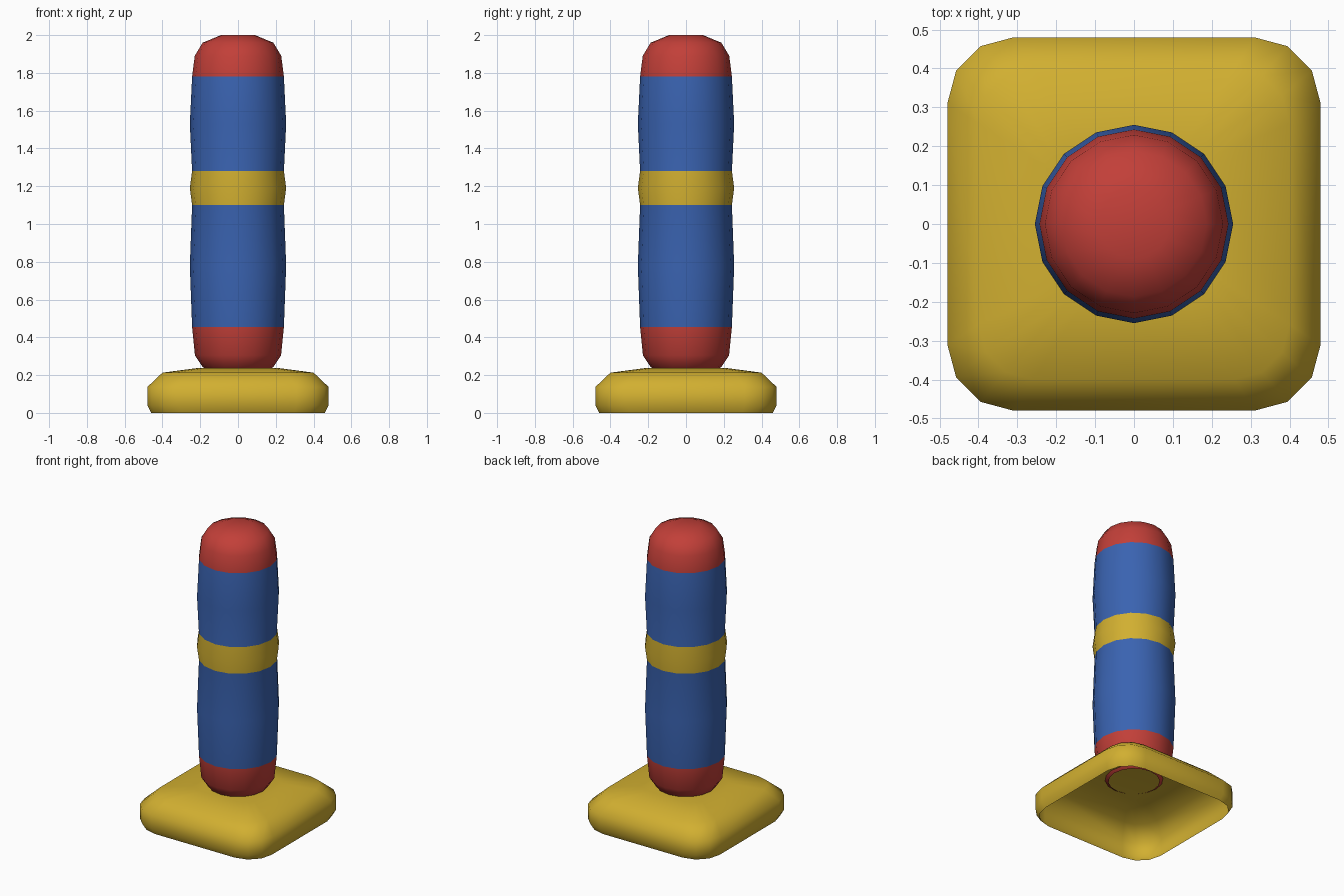
import bpy, bmesh, math

if "Cube" in bpy.data.objects:
    bpy.data.objects.remove(bpy.data.objects["Cube"])


def material(name, color):
    m = bpy.data.materials.new(name)
    m.diffuse_color = (*color, 1)
    m.use_nodes = True
    m.node_tree.nodes["Principled BSDF"].inputs["Base Color"].default_value = m.diffuse_color
    return m


yellow = material("yellow", (0.64, 0.43, 0.03))
red = material("red", (0.54, 0.05, 0.04))
blue = material("blue", (0.042, 0.125, 0.44))


def loft(name, rings, mats, pick=lambda z: 0):
    """Skin a stack of rings (bottom to top), cap the top, leave the bottom open."""
    bm = bmesh.new()
    loops = [[bm.verts.new(p) for p in ring] for ring in rings]
    for a, b in zip(loops, loops[1:]):
        n = len(a)
        for i in range(n):
            j = (i + 1) % n
            bm.faces.new((a[i], a[j], b[j], b[i]))
    bm.faces.new(loops[-1])
    for f in bm.faces:
        f.material_index = pick(f.calc_center_median().z)
    me = bpy.data.meshes.new(name)
    bm.to_mesh(me)
    bm.free()
    for m in mats:
        me.materials.append(m)
    ob = bpy.data.objects.new(name, me)
    bpy.context.collection.objects.link(ob)
    bpy.ops.object.select_all(action='DESELECT')
    ob.select_set(True)
    bpy.context.view_layer.objects.active = ob
    bpy.ops.object.shade_smooth_by_angle(angle=math.radians(60))
    return ob


def circle(r, z, n=16):
    return [(r * math.cos(2 * math.pi * i / n), r * math.sin(2 * math.pi * i / n), z)
            for i in range(n)]


def rounded_square(half, z):
    s = half / 0.48
    pts = []
    for q in range(4):
        cx, cy = ((1, 1), (-1, 1), (-1, -1), (1, -1))[q]
        for k in range(4):
            a = math.radians(90 * q + 30 * k)
            pts.append((s * (0.31 * cx + 0.17 * math.cos(a)),
                        s * (0.31 * cy + 0.17 * math.sin(a)), z))
    return pts


# Hollow base plate, open underneath
base_profile = [(0.46, 0.0), (0.48, 0.04), (0.48, 0.137), (0.40, 0.213), (0.21, 0.238)]
loft("base", [rounded_square(h, z) for h, z in base_profile], [yellow])

# Post with bulging bands and a domed cap
post_profile = [(0.157, 0.226), (0.187, 0.243), (0.228, 0.305), (0.243, 0.455),
                (0.255, 0.78), (0.243, 1.10), (0.255, 1.19), (0.243, 1.28),
                (0.255, 1.53), (0.243, 1.78), (0.229, 1.89), (0.187, 1.96), (0.09, 2.0)]


def band(z):
    if z < 0.455 or z > 1.78:
        return 0
    return 2 if 1.10 < z < 1.28 else 1


loft("post", [circle(r, z) for r, z in post_profile], [red, blue, yellow], band)
